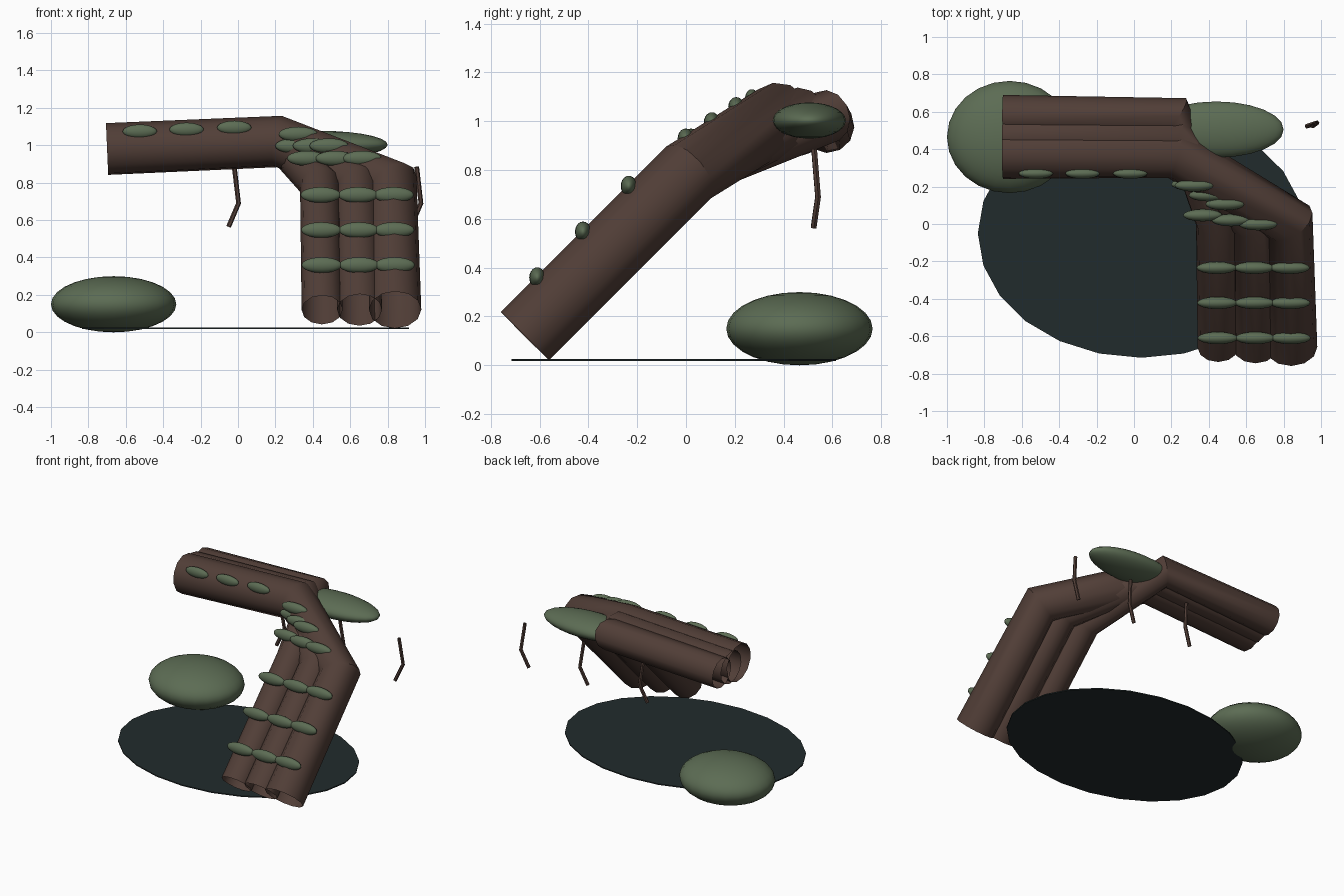
import bpy, math
from mathutils import Vector

if "Cube" in bpy.data.objects:
    bpy.data.objects.remove(bpy.data.objects["Cube"])


def material(name, color):
    m = bpy.data.materials.new(name)
    m.diffuse_color = (*color, 1)
    m.use_nodes = True
    m.node_tree.nodes["Principled BSDF"].inputs["Base Color"].default_value = m.diffuse_color
    return m


BARK = material("brown bark", (0.082, 0.048, 0.038))
MOSS = material("moss green", (0.107, 0.150, 0.088))
WATER = material("dark water", (0.0155, 0.0245, 0.0255))


def tube(name, points, radius, bevel_res):
    """Open tube swept along straight segments."""
    cu = bpy.data.curves.new(name, 'CURVE')
    cu.dimensions = '3D'
    cu.bevel_depth = radius
    cu.bevel_resolution = bevel_res
    sp = cu.splines.new('POLY')
    sp.points.add(len(points) - 1)
    for p, co in zip(sp.points, points):
        p.co = (*co, 1)
    ob = bpy.data.objects.new(name, cu)
    bpy.context.collection.objects.link(ob)
    bpy.ops.object.select_all(action='DESELECT')
    ob.select_set(True)
    bpy.context.view_layer.objects.active = ob
    bpy.ops.object.convert(target='MESH')
    ob = bpy.context.object
    ob.data.materials.clear()
    ob.data.materials.append(BARK)
    bpy.ops.object.shade_smooth_by_angle(angle=math.radians(35))
    return ob


def clump(name, center, radii, segments=16, rings=10):
    """Smooth squashed ball of moss."""
    bpy.ops.mesh.primitive_uv_sphere_add(segments=segments, ring_count=rings, location=center)
    ob = bpy.context.object
    ob.name = name
    ob.scale = radii
    ob.data.materials.append(MOSS)
    bpy.ops.object.shade_smooth()
    return ob


# Three trunks: foot x, far-end y, radius
trunks = [(0.45, 0.58, 0.11), (0.65, 0.47, 0.12), (0.84, 0.38, 0.14)]
for i, (x, y, r) in enumerate(trunks, 1):
    foot = Vector((x, -0.66, 0.12))
    knee = Vector((x - 0.01, 0.01, 0.79))
    bend = Vector((0.22, y, 1.02))
    tip = Vector((-0.70, y, 0.98))
    tube(f"trunk_{i}", [foot, knee, bend, tip], r, 4)

    # Moss on the sloping foot and on the diagonal shoulder
    for j, t in enumerate((0.22, 0.5, 0.78), 1):
        c = foot.lerp(knee, t) + Vector((0, -0.097, 0.092))
        clump(f"foot_moss_{i}_{j}", c, (0.108, 0.033, 0.042))
    for j, t in enumerate((0.24, 0.53, 0.80), 1):
        c = knee.lerp(bend, t) + Vector((-0.02, -0.1, 0.085))
        clump(f"shoulder_moss_{i}_{j}", c, (0.105, 0.033, 0.04))

# Moss along the front of the overhanging trunk
for j, x in enumerate((-0.525, -0.275, -0.02), 1):
    clump(f"overhang_moss_{j}", (x, 0.27, 1.095 + x * 0.04), (0.092, 0.028, 0.037))

# Large moss mounds
clump("ground_mound", (-0.665, 0.465, 0.15), (0.335, 0.30, 0.15), 24, 14)
clump("shoulder_mound", (0.44, 0.505, 1.003), (0.36, 0.15, 0.074), 24, 14)

# Hanging roots
for i, x in enumerate((-0.02, 0.47, 0.955), 1):
    tube(f"hanging_root_{i}", [(x, 0.525, 0.885), (x + 0.023, 0.541, 0.69),
                               (x - 0.03, 0.523, 0.565)], 0.013, 1)

# Pool
bpy.ops.mesh.primitive_cylinder_add(vertices=24, radius=1, depth=1, location=(0.04, -0.05, 0.021))
pool = bpy.context.object
pool.name = "pool"
pool.scale = (0.875, 0.665, 0.008)
pool.data.materials.append(WATER)
